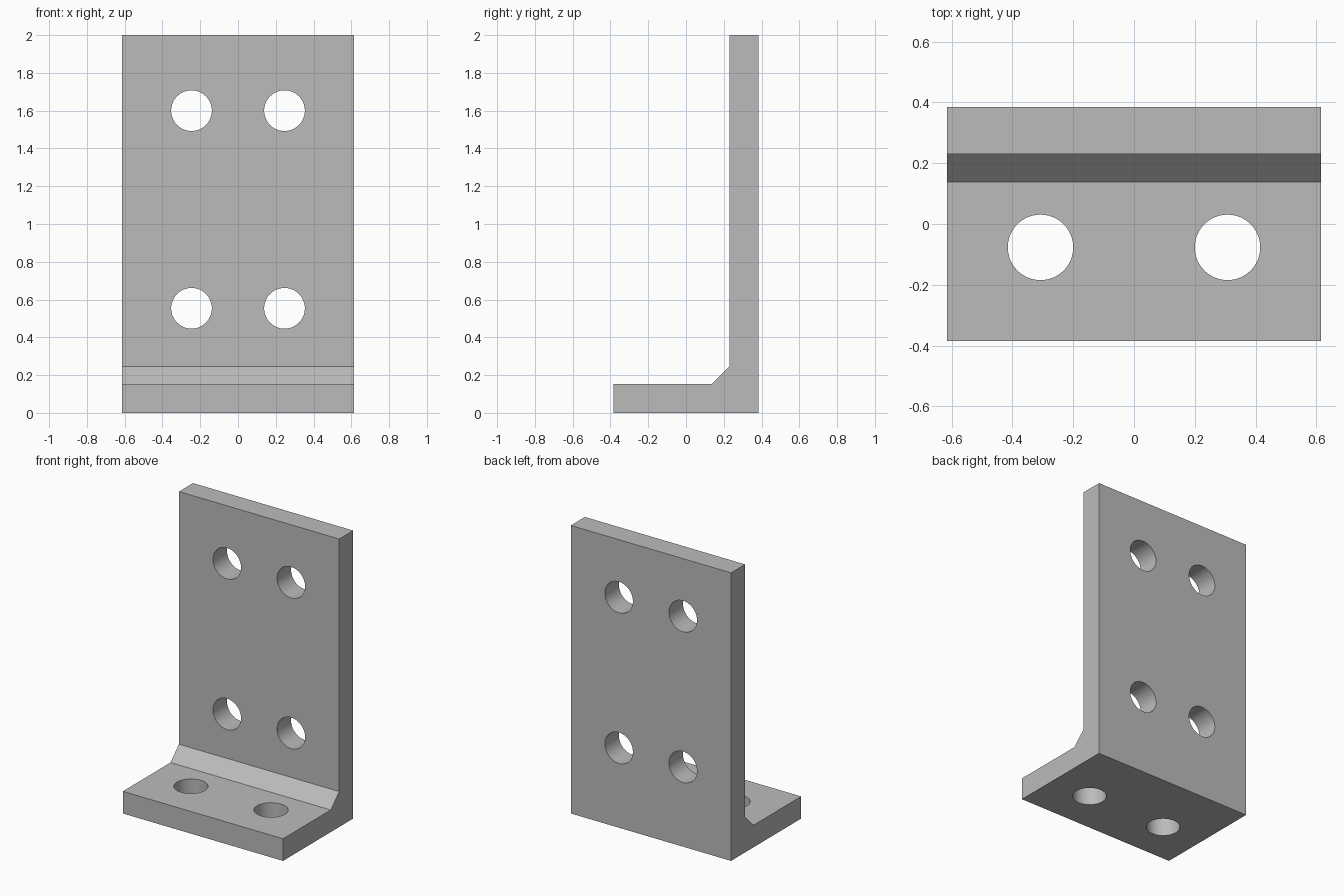
import bpy
import bmesh
import math
from mathutils import Matrix, Vector

if "Cube" in bpy.data.objects:
    bpy.data.objects.remove(bpy.data.objects["Cube"], do_unlink=True)

UNIT = 2 / 130          # design unit: the bracket is 130 tall
WIDTH, HEIGHT, DEPTH = 80, 130, 50
THICK, CHAMFER, HOLE_RADIUS = 10, 6, 7

steel = bpy.data.materials.new("grey_steel")
steel.use_nodes = True
steel.diffuse_color = (0.5, 0.5, 0.5, 1)
steel.node_tree.nodes["Principled BSDF"].inputs["Base Color"].default_value = (0.5, 0.5, 0.5, 1)


def make_object(name, bm):
    bmesh.ops.recalc_face_normals(bm, faces=bm.faces[:])
    bmesh.ops.scale(bm, vec=Vector((UNIT, UNIT, UNIT)), verts=bm.verts[:])
    mesh = bpy.data.meshes.new(name)
    bm.to_mesh(mesh)
    bm.free()
    mesh.materials.append(steel)
    obj = bpy.data.objects.new(name, mesh)
    bpy.context.collection.objects.link(obj)
    return obj


# L-shaped profile with a chamfered inner corner, extruded across the width
front, back = -DEPTH / 2, DEPTH / 2
inner = back - THICK
profile = [(front, 0), (back, 0), (back, HEIGHT), (inner, HEIGHT),
           (inner, THICK + CHAMFER), (inner - CHAMFER, THICK), (front, THICK)]
bm = bmesh.new()
side = bm.faces.new([bm.verts.new((-WIDTH / 2, y, z)) for y, z in profile])
extruded = bmesh.ops.extrude_face_region(bm, geom=[side])
moved = [v for v in extruded["geom"] if isinstance(v, bmesh.types.BMVert)]
bmesh.ops.translate(bm, vec=Vector((WIDTH, 0, 0)), verts=moved)
bracket = make_object("angle_bracket", bm)

# Bolt hole cutters: four through the upright, two through the foot
bm = bmesh.new()


def add_drill(location, rotation):
    bmesh.ops.create_cone(bm, cap_ends=True, segments=64, radius1=HOLE_RADIUS,
                          radius2=HOLE_RADIUS, depth=THICK * 2,
                          matrix=Matrix.Translation(location) @ rotation)


for sign in (-1, 1):
    for z in (36, 104):
        add_drill((sign * 16, back - THICK / 2, z), Matrix.Rotation(math.pi / 2, 4, "X"))
    add_drill((sign * 20, -5, THICK / 2), Matrix.Identity(4))
drills = make_object("hole_cutters", bm)

# Cut the holes, then discard the cutters
cut = bracket.modifiers.new("bolt_holes", "BOOLEAN")
cut.operation = "DIFFERENCE"
cut.solver = "EXACT"
cut.object = drills
bpy.ops.object.select_all(action="DESELECT")
bracket.select_set(True)
bpy.context.view_layer.objects.active = bracket
bpy.ops.object.modifier_apply(modifier=cut.name)
bpy.data.objects.remove(drills, do_unlink=True)

# Smooth hole walls, crisp edges
bpy.ops.object.shade_smooth_by_angle(angle=math.radians(30))
